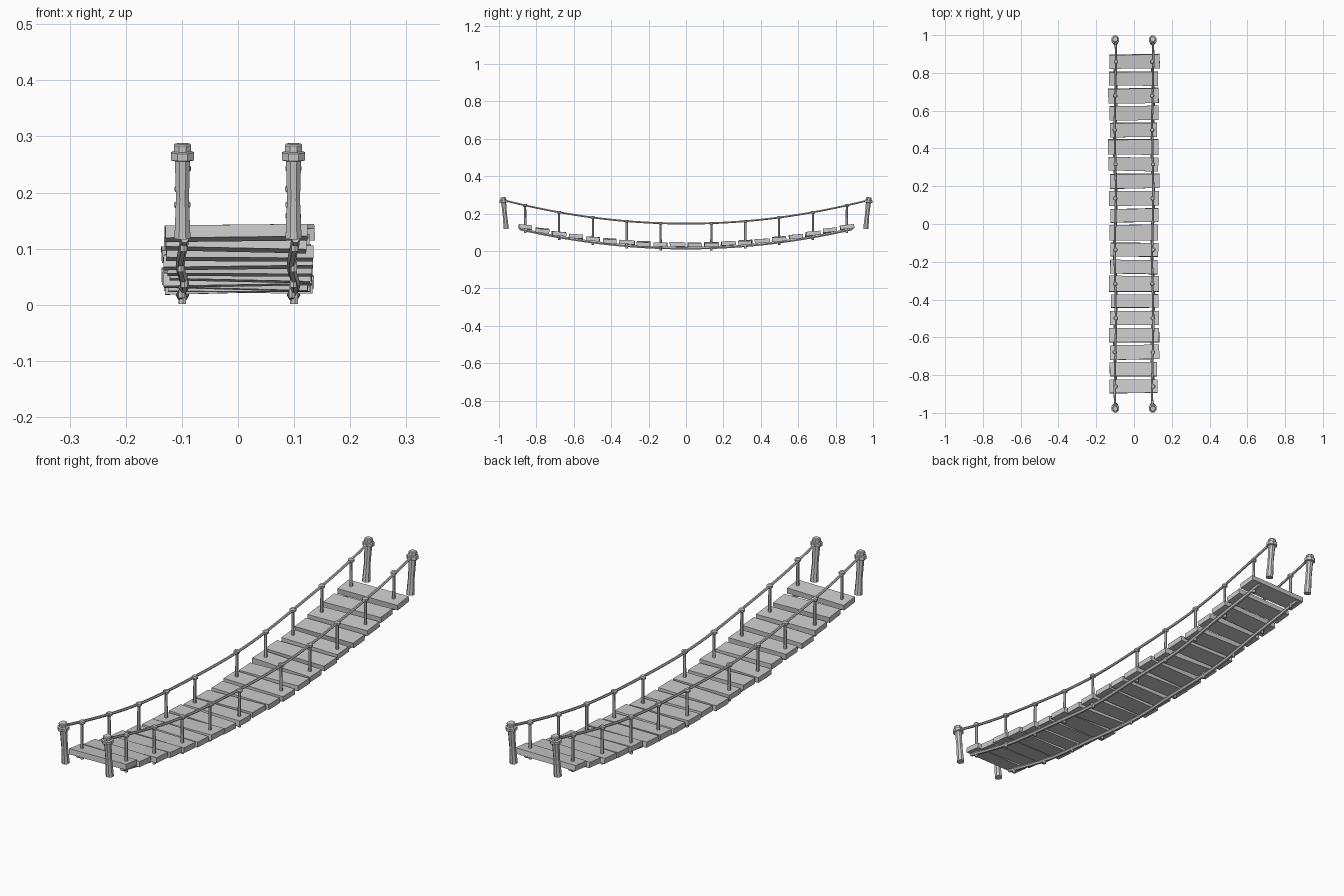
import bpy, bmesh, math, random
from mathutils import Matrix, Vector

random.seed(4)
cube = bpy.data.objects.get("Cube")
if cube:
    bpy.data.objects.remove(cube, do_unlink=True)

mat = bpy.data.materials.new("weathered grey")
mat.use_nodes = True
GREY = (0.6, 0.6, 0.6, 1)
mat.diffuse_color = GREY
mat.node_tree.nodes["Principled BSDF"].inputs["Base Color"].default_value = GREY

SIDE_X = 0.099
STEP = 0.0905
PLANKS = 20


def deck_z(y):
    return 0.032 + 0.096 * (y / 0.86) ** 2


def rail_z(y):
    return 0.146 + 0.123 * (y / 0.965) ** 2


def finish(bm, name):
    bmesh.ops.recalc_face_normals(bm, faces=bm.faces)
    mesh = bpy.data.meshes.new(name)
    bm.to_mesh(mesh)
    bm.free()
    mesh.materials.append(mat)
    obj = bpy.data.objects.new(name, mesh)
    bpy.context.collection.objects.link(obj)
    return obj


def lathe(bm, base, axis, profile, sides):
    """Stack rings of (radius, distance along axis) and close both ends."""
    turn = Vector((0, 0, 1)).rotation_difference(axis).to_matrix()
    rings = []
    for r, h in profile:
        ring = []
        for k in range(sides):
            a = math.tau * (k + 0.5) / sides
            ring.append(bm.verts.new(base + turn @ Vector((r * math.cos(a), r * math.sin(a), h))))
        rings.append(ring)
    for lo, hi in zip(rings, rings[1:]):
        for k in range(sides):
            n = (k + 1) % sides
            bm.faces.new((lo[k], lo[n], hi[n], hi[k]))
    bm.faces.new(rings[0][::-1])
    bm.faces.new(rings[-1])


def rope(name, points, radius, sides=6):
    """Sweep a round section along a path running in y."""
    bm = bmesh.new()
    rings = []
    for p in points:
        rings.append([bm.verts.new(p + Vector((radius * math.cos(math.tau * k / sides), 0,
                                               radius * math.sin(math.tau * k / sides))))
                      for k in range(sides)])
    for a, b in zip(rings, rings[1:]):
        for k in range(sides):
            n = (k + 1) % sides
            bm.faces.new((a[k], a[n], b[n], b[k]))
    bm.faces.new(rings[0])
    bm.faces.new(rings[-1])
    return finish(bm, name)


plank_ys = [(i - (PLANKS - 1) / 2) * STEP for i in range(PLANKS)]

# Deck planks, each slightly crooked
for i, y in enumerate(plank_ys):
    slope = math.atan(2 * 0.096 * y / 0.86 ** 2)
    bm = bmesh.new()
    size = Vector((random.uniform(0.248, 0.27), random.uniform(0.07, 0.082), 0.022))
    bmesh.ops.create_cube(bm, size=1, matrix=Matrix.Diagonal(size).to_4x4())
    for v in bm.verts:
        v.co.y += random.uniform(-0.002, 0.002)
    turn = (Matrix.Rotation(math.radians(random.uniform(-1, 1)), 4, 'Z')
            @ Matrix.Rotation(math.radians(random.uniform(-1.6, 1.6)), 4, 'Y')
            @ Matrix.Rotation(slope * 0.5, 4, 'X'))
    shift = Matrix.Translation((random.uniform(-0.004, 0.004), y, deck_z(y)))
    bm.transform(shift @ turn)
    finish(bm, f"plank_{i + 1}")

# Every second plank from each end carries a pair of stanchions
post_ys = [s * (plank_ys[-1] - 2 * STEP * k) for s in (-1, 1) for k in range(5)]

for side, x in (("left", SIDE_X), ("right", -SIDE_X)):
    # Stanchions with knots gripping the hand rope
    for i, y in enumerate(sorted(post_ys)):
        px = x + random.uniform(-0.004, 0.004)
        low, top = deck_z(y) - 0.033, rail_z(y)
        bm = bmesh.new()
        lathe(bm, Vector((px, y, low)), Vector((0, 0, 1)),
              [(0.0065, 0), (0.0055, top - low)], 6)
        lathe(bm, Vector((px, y, top - 0.008)), Vector((0, 0, 1)),
              [(0.008, 0), (0.0125, 0.004), (0.0125, 0.011), (0.008, 0.015)], 8)
        finish(bm, f"{side}_stanchion_{i + 1}")

    # Hand rope and the rope carrying the deck
    ys = [-0.968 + 1.936 * k / 44 for k in range(45)]
    rope(f"{side}_hand_rope",
         [Vector((x + 0.003 * math.sin(9 * y), y, rail_z(y))) for y in ys], 0.0055)
    rope(f"{side}_deck_rope",
         [Vector((x + 0.004 * math.sin(11 * y), y * 0.92, deck_z(y * 0.92) - 0.017))
          for y in ys], 0.008)

    # Leaning end posts with a collar and a cap
    for end, s in (("front", -1), ("back", 1)):
        bm = bmesh.new()
        axis = Vector((0, s * 0.1, 1)).normalized()
        lathe(bm, Vector((x, s * 0.961, 0.118)), axis,
              [(0.0155, 0), (0.0125, 0.07), (0.0145, 0.139), (0.0225, 0.141), (0.0225, 0.154),
               (0.0165, 0.156), (0.0165, 0.167), (0.0135, 0.17)], 8)
        finish(bm, f"{end}_{side}_end_post")
